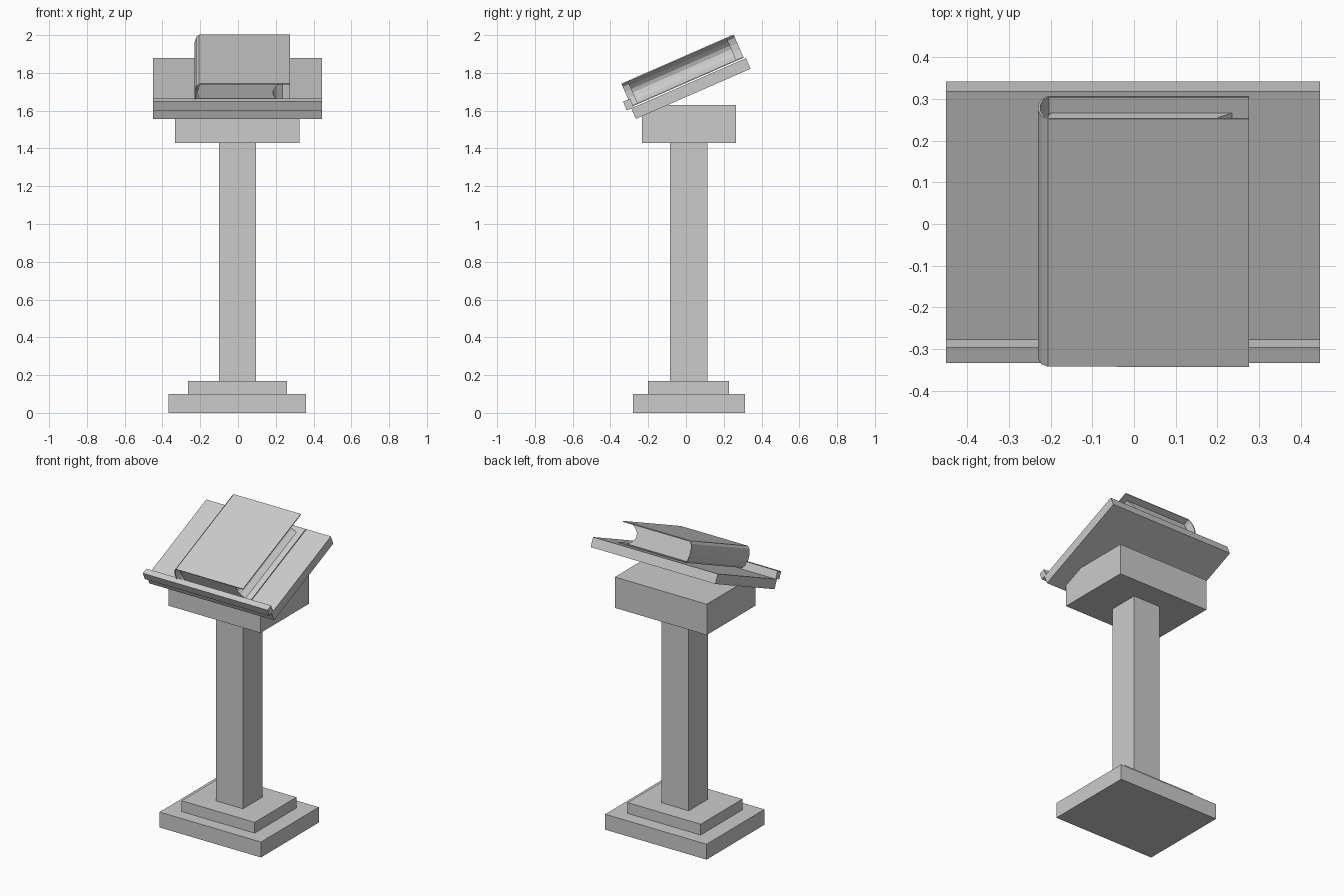
import bpy
import bmesh
import math
from mathutils import Matrix, Vector

cube = bpy.data.objects.get("Cube")
if cube:
    bpy.data.objects.remove(cube, do_unlink=True)

grey = bpy.data.materials.new("stone_grey")
grey.use_nodes = True
colour = (0.6, 0.6, 0.6, 1)
grey.diffuse_color = colour
grey.node_tree.nodes["Principled BSDF"].inputs["Base Color"].default_value = colour

# Sloped frame: x across, y up the slope, z away from the desk surface
TILT = math.radians(23.65)
SLOPE = Matrix.Translation((0, -0.29, 1.612)) @ Matrix.Rotation(TILT, 4, "X")


def finish(name, bm, matrix):
    bmesh.ops.recalc_face_normals(bm, faces=bm.faces)
    mesh = bpy.data.meshes.new(name)
    bm.to_mesh(mesh)
    bm.free()
    mesh.materials.append(grey)
    obj = bpy.data.objects.new(name, mesh)
    obj.matrix_world = matrix
    bpy.context.collection.objects.link(obj)
    return obj


def box(name, x, y, z, matrix=Matrix()):
    bm = bmesh.new()
    bmesh.ops.create_cube(bm, size=1)
    for v in bm.verts:
        v.co = Vector([(lo + hi) / 2 + c * (hi - lo)
                       for c, (lo, hi) in zip(v.co, (x, y, z))])
    return finish(name, bm, matrix)


def sweep(name, profile, start, end, closed):
    """Run an (across, height) profile up the slope."""
    bm = bmesh.new()
    rows = [[bm.verts.new((x, y, z)) for x, z in profile] for y in (start, end)]
    count = len(profile)
    for i in range(count if closed else count - 1):
        j = (i + 1) % count
        bm.faces.new((rows[0][i], rows[0][j], rows[1][j], rows[1][i]))
    if closed:
        for row in rows:
            bm.faces.new(row)
    return finish(name, bm, SLOPE)


# Stepped pedestal
box("base_plinth", (-0.367, 0.361), (-0.28, 0.313), (0, 0.1))
box("base_step", (-0.265, 0.26), (-0.2, 0.228), (0.1, 0.17))
box("post", (-0.1, 0.095), (-0.085, 0.115), (0.17, 1.43))
box("cap_block", (-0.334, 0.326), (-0.234, 0.264), (1.43, 1.63))

# Sloped desk with its book stop
box("desk_board", (-0.45, 0.445), (0, 0.663), (-0.061, 0), SLOPE)
box("book_stop", (-0.45, 0.445), (-0.025, 0.015), (0, 0.05), SLOPE)

# Book cover: one thin sheet wrapped round a curved spine
half = [(0.275, 0.064), (-0.205, 0.064), (-0.219, 0.05), (-0.227, 0.018)]
wrap = [(x, 0.074 + z) for x, z in half]
wrap += [(x, 0.074 - z) for x, z in reversed(half)]
cover = sweep("book_cover", wrap, 0.005, 0.653, False)
shell = cover.modifiers.new("thickness", "SOLIDIFY")
shell.thickness = 0.006
shell.offset = 0

# Page block with a hollowed fore edge
edge = [(0.235 - 0.05 * (1 - (k / 3) ** 2), 0.074 + 0.061 * k / 3)
        for k in range(-3, 4)]
sweep("page_block", edge + [(-0.2, 0.135), (-0.215, 0.074), (-0.2, 0.013)],
      0.04, 0.612, True)
